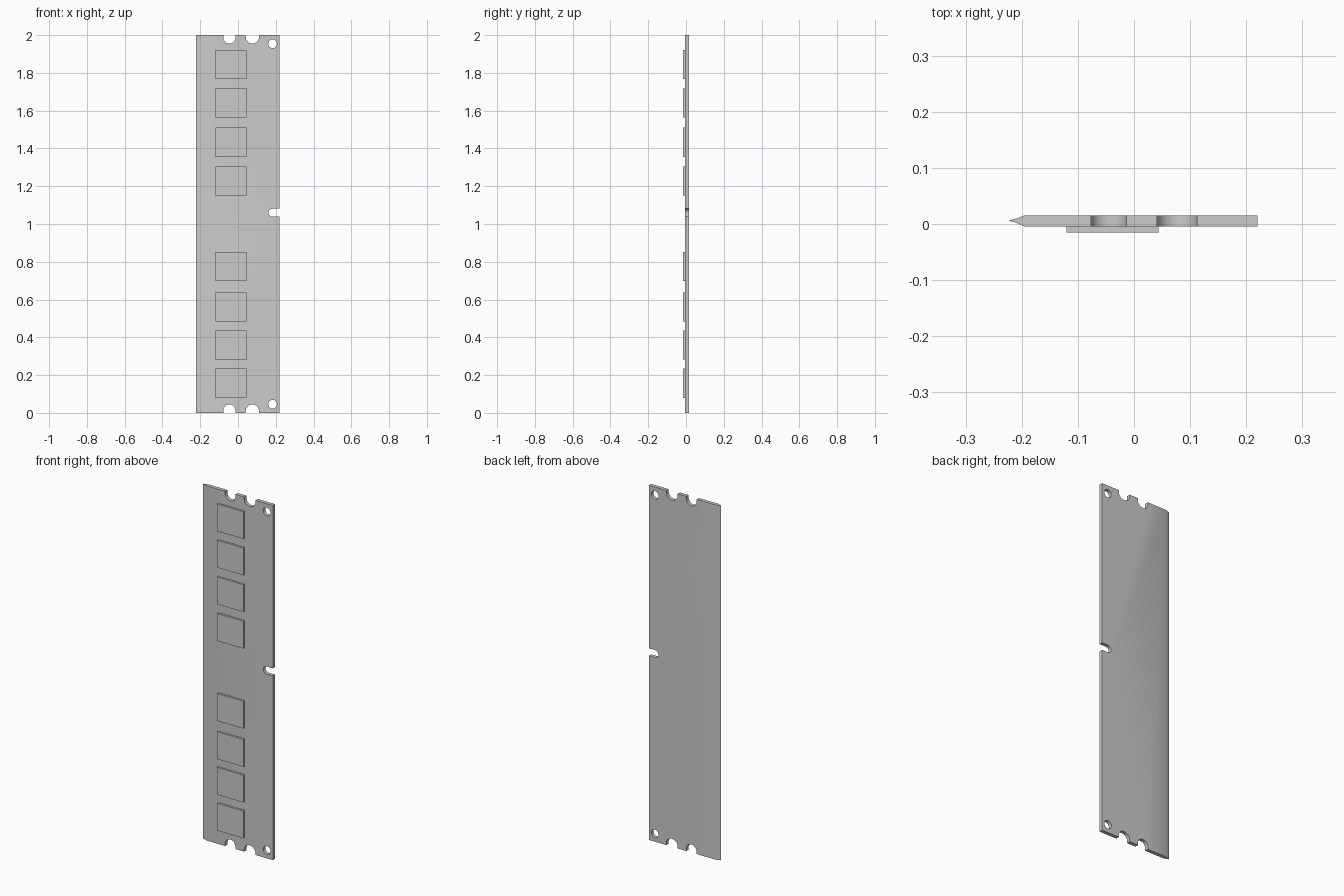
import bpy, bmesh, math
from mathutils import Vector

if "Cube" in bpy.data.objects:
    bpy.data.objects.remove(bpy.data.objects["Cube"])


def prism(name, outline, offset):
    """Solid from an outline of 3D points swept along offset."""
    bm = bmesh.new()
    face = bm.faces.new([bm.verts.new(p) for p in outline])
    ext = bmesh.ops.extrude_face_region(bm, geom=[face])
    verts = [g for g in ext["geom"] if isinstance(g, bmesh.types.BMVert)]
    bmesh.ops.translate(bm, verts=verts, vec=Vector(offset))
    bmesh.ops.recalc_face_normals(bm, faces=bm.faces)
    mesh = bpy.data.meshes.new(name)
    bm.to_mesh(mesh)
    bm.free()
    obj = bpy.data.objects.new(name, mesh)
    bpy.context.collection.objects.link(obj)
    return obj


def round_cutter(x, z, r, angle=None, reach=0.1):
    """Round hole, or a round-bottomed slot opening towards angle."""
    if angle is None:
        pts = [(r * math.cos(i * math.tau / 32), r * math.sin(i * math.tau / 32))
               for i in range(32)]
    else:
        pts = [(r * math.cos(a), r * math.sin(a)) for a in
               (math.pi / 2 + i * math.pi / 20 for i in range(21))]
        pts += [(reach, -r), (reach, r)]
        c, s = math.cos(angle), math.sin(angle)
        pts = [(u * c - v * s, u * s + v * c) for u, v in pts]
    return prism("cutter", [(x + u, -0.1, z + v) for u, v in pts], (0, 0.2, 0))


FRONT, BACK, MID = -0.0045, 0.0155, 0.006

# Circuit board with the thin tapered contact edge on the left
profile = [(-0.222, MID - 0.0007), (-0.209, MID - 0.004), (-0.195, FRONT),
           (0.22, FRONT), (0.22, BACK), (-0.195, BACK),
           (-0.209, MID + 0.004), (-0.222, MID + 0.0007)]
board = prism("circuit_board", [(x, y, 0) for x, y in profile], (0, 0, 2))

# Notches and holes at both ends, key slot on the right edge
cutters = [round_cutter(0.182, 1.06, 0.021, 0)]
for end, out in ((0, -1), (2, 1)):
    for x, r in ((-0.045, 0.032), (0.0765, 0.0355)):
        cutters.append(round_cutter(x, end - out * (0.045 - r), r, out * math.pi / 2))
    cutters.append(round_cutter(0.183, end - out * 0.046, 0.023))

for cutter in cutters:
    cutter.hide_render = True
    mod = board.modifiers.new("cut", "BOOLEAN")
    mod.operation = "DIFFERENCE"
    mod.solver = "EXACT"
    mod.object = cutter
    bpy.context.view_layer.objects.active = board
    bpy.ops.object.modifier_apply(modifier=mod.name)
    bpy.data.objects.remove(cutter)

# Smooth walls in the notches, sharp edges elsewhere
bpy.ops.object.select_all(action="DESELECT")
board.select_set(True)
bpy.ops.object.shade_smooth_by_angle(angle=math.radians(25))

# Memory chips on the front
for i, z in enumerate((0.08, 0.282, 0.483, 0.699, 1.15, 1.356, 1.563, 1.768)):
    corners = [(-0.12, z), (0.044, z), (0.044, z + 0.154), (-0.12, z + 0.154)]
    prism(f"memory_chip_{i + 1}", [(x, -0.0155, h) for x, h in corners],
          (0, FRONT + 0.0155, 0))
